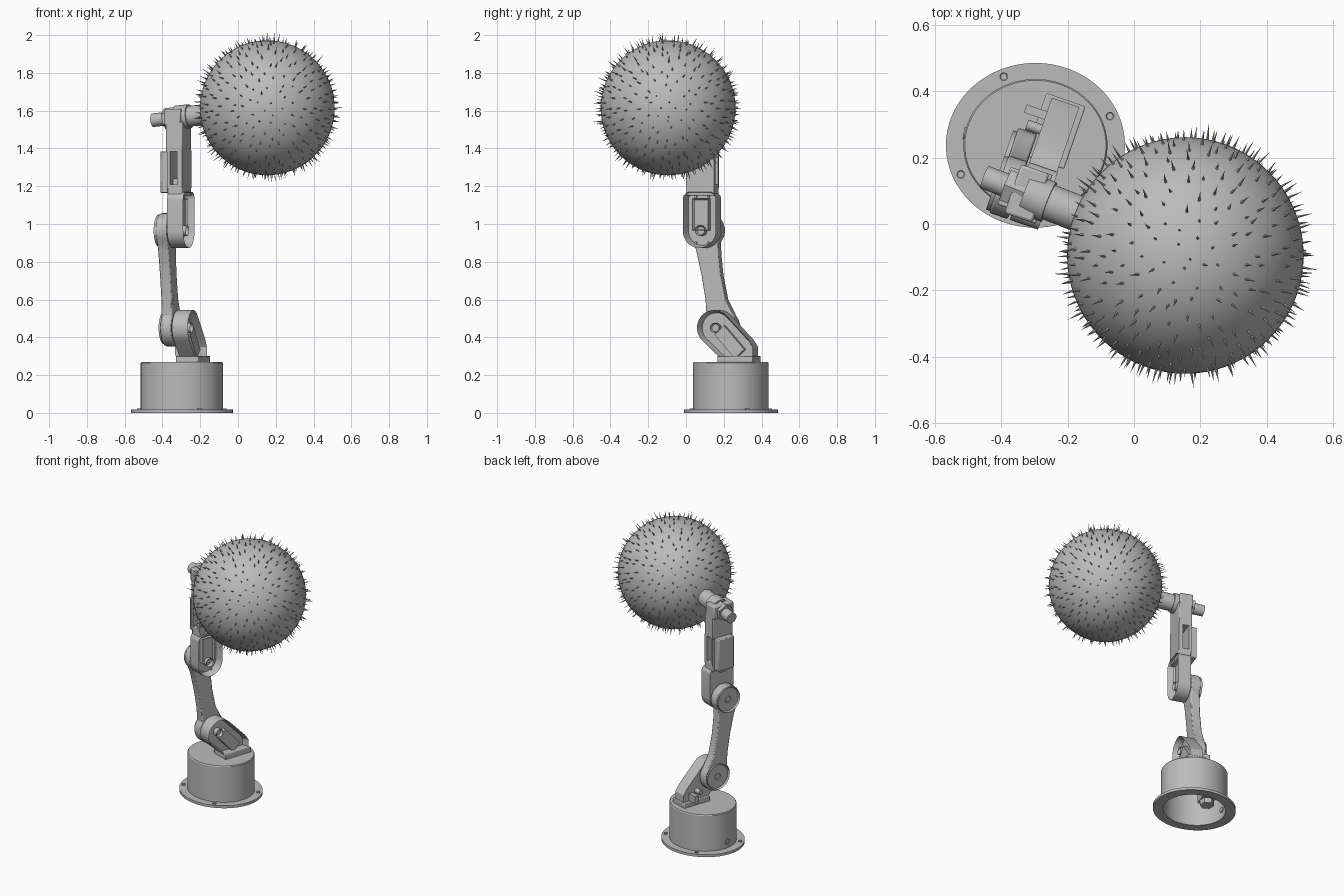
import bpy, bmesh, math, random
from mathutils import Vector, Matrix

cube = bpy.data.objects.get("Cube")
if cube:
    bpy.data.objects.remove(cube, do_unlink=True)
random.seed(4)

grey = bpy.data.materials.new("plain grey")
grey.use_nodes = True
grey.diffuse_color = (0.5, 0.5, 0.5, 1)
grey.node_tree.nodes["Principled BSDF"].inputs["Base Color"].default_value = (0.5, 0.5, 0.5, 1)

# Arm frame: local x is the joint axis, local y the swing plane
ORIGIN = Vector((-0.2975, 0.2375, 0))
FRAME = Matrix.Translation(ORIGIN) @ Matrix.Rotation(math.radians(-19), 4, 'Z')
STRETCH = 1.087
SHOULDER, ELBOW = (-0.065, 0.45), (-0.146, 0.965)


def local(t, s, z):
    return FRAME @ Vector((t, s, z))


def finish(name, bm, matrix=None, recalc=True):
    """Turn a bmesh into an object, smooth except at sharp edges."""
    if recalc:
        bmesh.ops.recalc_face_normals(bm, faces=bm.faces)
    for f in bm.faces:
        f.smooth = True
    for e in bm.edges:
        e.smooth = len(e.link_faces) == 2 and e.calc_face_angle(0) < math.radians(30)
    mesh = bpy.data.meshes.new(name)
    bm.to_mesh(mesh)
    bm.free()
    mesh.materials.append(grey)
    ob = bpy.data.objects.new(name, mesh)
    bpy.context.collection.objects.link(ob)
    if matrix:
        ob.matrix_world = matrix
    return ob


def recess(bm, face, rim, depth):
    """Sink a face, leaving a rim around it."""
    normal = face.normal.copy()
    bmesh.ops.inset_region(bm, faces=[face], thickness=rim, use_even_offset=True)
    bmesh.ops.translate(bm, verts=face.verts, vec=-normal * depth)


def prism(name, pts, t0, t1, rim=0, depth=0, bevel=0):
    """Extrude a side profile along the joint axis, with an optional pocket."""
    bm = bmesh.new()
    face = bm.faces.new([bm.verts.new((t0, s, z)) for s, z in pts])
    new = bmesh.ops.extrude_face_region(bm, geom=[face])["geom"]
    bmesh.ops.translate(bm, verts=[g for g in new if isinstance(g, bmesh.types.BMVert)], vec=(t1 - t0, 0, 0))
    bmesh.ops.recalc_face_normals(bm, faces=bm.faces)
    if rim:
        recess(bm, max(bm.faces, key=lambda f: f.calc_center_median().x), rim, depth)
    ob = finish(name, bm, FRAME)
    if bevel:
        mod = ob.modifiers.new("bevel", 'BEVEL')
        mod.width, mod.segments = bevel, 2
    return ob


def rod(name, a, b, r, sides=32, rim=0, depth=0):
    """Cylinder from a to b, with an optional sunken end at b."""
    bm = bmesh.new()
    axis = b - a
    bmesh.ops.create_cone(bm, cap_ends=True, segments=sides, radius1=r, radius2=r, depth=axis.length)
    if rim:
        bm.normal_update()
        recess(bm, max(bm.faces, key=lambda f: f.calc_center_median().z), rim, depth)
    turn = axis.to_track_quat('Z', 'Y').to_matrix().to_4x4()
    return finish(name, bm, Matrix.Translation((a + b) / 2) @ turn)


def arc(centre, r, start, end, n=20):
    angles = [math.radians(start + (end - start) * i / n) for i in range(n + 1)]
    return [(centre[0] + r * math.cos(a), centre[1] + r * math.sin(a)) for a in angles]


def rect(s, z, half_s, half_z, tilt=0):
    c, d = math.cos(math.radians(tilt)), math.sin(math.radians(tilt))
    corners = [(-half_s, -half_z), (half_s, -half_z), (half_s, half_z), (-half_s, half_z)]
    return [(s + x * c - y * d, z + x * d + y * c) for x, y in corners]


# Base: hollow drum with flange
profile = [(0, 0.25), (0.187, 0.25), (0.187, 0), (0.2485, 0), (0.2485, 0.018),
           (0.2, 0.018), (0.2, 0.264), (0.196, 0.27), (0, 0.27)]
bm = bmesh.new()
verts = [bm.verts.new((r, 0, z)) for r, z in profile]
edges = [bm.edges.new(pair) for pair in zip(verts, verts[1:])]
bmesh.ops.spin(bm, geom=verts + edges, cent=(0, 0, 0), axis=(0, 0, 1), angle=math.tau, steps=96)
bmesh.ops.remove_doubles(bm, verts=bm.verts, dist=0.0005)
bmesh.ops.scale(bm, vec=(STRETCH, 1, 1), verts=bm.verts)
finish("base_drum", bm, Matrix.Translation(ORIGIN))

# Flange screws, cable port and inner motor
for i in range(4):
    a = math.radians(23 + 90 * i)
    p = ORIGIN + Vector((STRETCH * 0.225 * math.cos(a), 0.225 * math.sin(a), 0.01))
    rod("flange_screw", p, p + Vector((0, 0, 0.012)), 0.012, 16, 0.004, 0.008)
port = Vector((-0.985, 0.17, 0))
p = ORIGIN + Vector((0, 0, 0.06))
rod("cable_port", p + port * 0.195, p + port * 0.22, 0.018, 20, 0.005, 0.02)
prism("base_motor", rect(0, 0.17, 0.05, 0.085), -0.13, -0.04)
rod("base_motor_hub", local(-0.085, 0, 0.12), local(-0.085, 0, 0.05), 0.045, 6)

# Shoulder bracket with pocket, motor and screws
prism("shoulder_bracket", arc(SHOULDER, 0.094, 45, 225) + [(-0.005, 0.268), (0.152, 0.268), (0.152, 0.35), (0.125, 0.39)],
      0.0, 0.088, 0.014, 0.045)
prism("shoulder_motor", rect(0.015, 0.375, 0.085, 0.036, -48), 0.04, 0.07)
rod("shoulder_horn", local(0.04, *SHOULDER), local(0.078, *SHOULDER), 0.026, 24, 0.006, 0.02)
prism("bracket_foot", rect(0.06, 0.285, 0.1, 0.017), -0.02, 0.105, bevel=0.004)
prism("bracket_lug", rect(0.095, 0.33, 0.013, 0.025), -0.065, 0.01)
rod("bracket_pin", local(0.01, 0.05, 0.36), local(-0.045, 0.05, 0.36), 0.016, 16)

# Lower arm with round joint covers
lower = arc(ELBOW, 0.092, -40, 220)
lower += [(-0.198, 0.86), (-0.168, 0.73), (-0.146, 0.6)]
lower += arc(SHOULDER, 0.098, 140, 400)
lower += [(-0.035, 0.6), (-0.062, 0.73), (-0.074, 0.84)]
prism("lower_arm", lower, -0.066, -0.006, bevel=0.006)
for name, joint in (("shoulder", SHOULDER), ("elbow", ELBOW)):
    rod(name + "_cover", local(-0.05, *joint), local(-0.078, *joint), 0.086, 40, 0.01, 0.02)
    rod(name + "_axle", local(-0.05, *joint), local(-0.07, *joint), 0.022, 20, 0.006, 0.01)
    for k in range(4):
        s, z = arc(joint, 0.045, 45 + 90 * k, 90)[0]
        rod(name + "_cover_screw", local(-0.05, s, z), local(-0.064, s, z), 0.008, 10)

# Upper arm: elbow pod with motor
s0 = ELBOW[0]
pod = arc(ELBOW, 0.092, 180, 360) + arc((s0 + 0.052, 1.13), 0.04, 0, 90, 6) + arc((s0 - 0.052, 1.13), 0.04, 90, 180, 6)
prism("elbow_pod", pod, 0.0, 0.09, 0.014, 0.05)
prism("elbow_motor", rect(s0, 1.05, 0.045, 0.085), 0.035, 0.07, 0.008, 0.012)
rod("elbow_horn", local(0.035, *ELBOW), local(0.082, *ELBOW), 0.028, 24, 0.007, 0.02)
for side in (-1, 1):
    for z in (0.9, 1.145):
        rod("pod_screw", local(0.035, s0 + side * 0.035, z), local(0.05, s0 + side * 0.035, z), 0.007, 10)

# Upper arm: forked frame, wrist motor and head block
prism("upper_arm_neck", rect(s0, 1.18, 0.078, 0.03), -0.004, 0.078, bevel=0.005)
prism("fork_wall_inner", rect(s0, 1.29, 0.078, 0.1), -0.006, 0.01)
prism("fork_wall_outer", rect(s0, 1.29, 0.078, 0.1), 0.05, 0.078)
prism("wrist_motor", rect(s0, 1.275, 0.06, 0.11), -0.05, 0.01, bevel=0.005)
prism("wrist_motor_tab", rect(s0, 1.19, 0.025, 0.05), -0.02, 0.04)
prism("fork_head", rect(s0, 1.46, 0.078, 0.08), -0.012, 0.078, bevel=0.005)
prism("head_block", rect(s0, 1.565, 0.078, 0.045), -0.022, 0.068, bevel=0.008)

# Wrist shaft, nut and end stub
ball = Vector((0.155, -0.095, 1.615))
wrist = local(0.02, s0, 1.563)
axis = (ball - wrist).normalized()
rod("wrist_nut", wrist, wrist - axis * 0.065, 0.056, 6)
rod("shaft_stub", wrist, wrist - axis * 0.135, 0.036, 32)
rod("wrist_shaft", wrist, wrist + axis * 0.3, 0.055, 40)
rod("shaft_collar", wrist, wrist + axis * 0.075, 0.064, 40)

# Ball
RADIUS = 0.357
bm = bmesh.new()
bmesh.ops.create_uvsphere(bm, u_segments=72, v_segments=40, radius=RADIUS)
finish("ball", bm, Matrix.Translation(ball))

# Fine spikes spread evenly over the ball, leaving the shaft joint clear
COUNT = 520
bm = bmesh.new()
for i in range(COUNT):
    z = 1 - (2 * i + 1) / COUNT
    a = i * math.pi * (3 - math.sqrt(5))
    ring = math.sqrt(1 - z * z)
    out = Vector((ring * math.cos(a), ring * math.sin(a), z))
    out = (out + Vector([random.uniform(-0.04, 0.04) for _ in range(3)])).normalized()
    if out.dot(-axis) > 0.98:
        continue
    length = random.uniform(0.025, 0.055)
    lean = (out + Vector([random.uniform(-0.15, 0.15) for _ in range(3)])).normalized()
    place = Matrix.Translation(out * (RADIUS - 0.004) + lean * length / 2)
    bmesh.ops.create_cone(bm, cap_ends=True, segments=4, radius1=0.0045, radius2=0, depth=length,
                          matrix=place @ lean.to_track_quat('Z', 'Y').to_matrix().to_4x4())
finish("spikes", bm, Matrix.Translation(ball), recalc=False)
